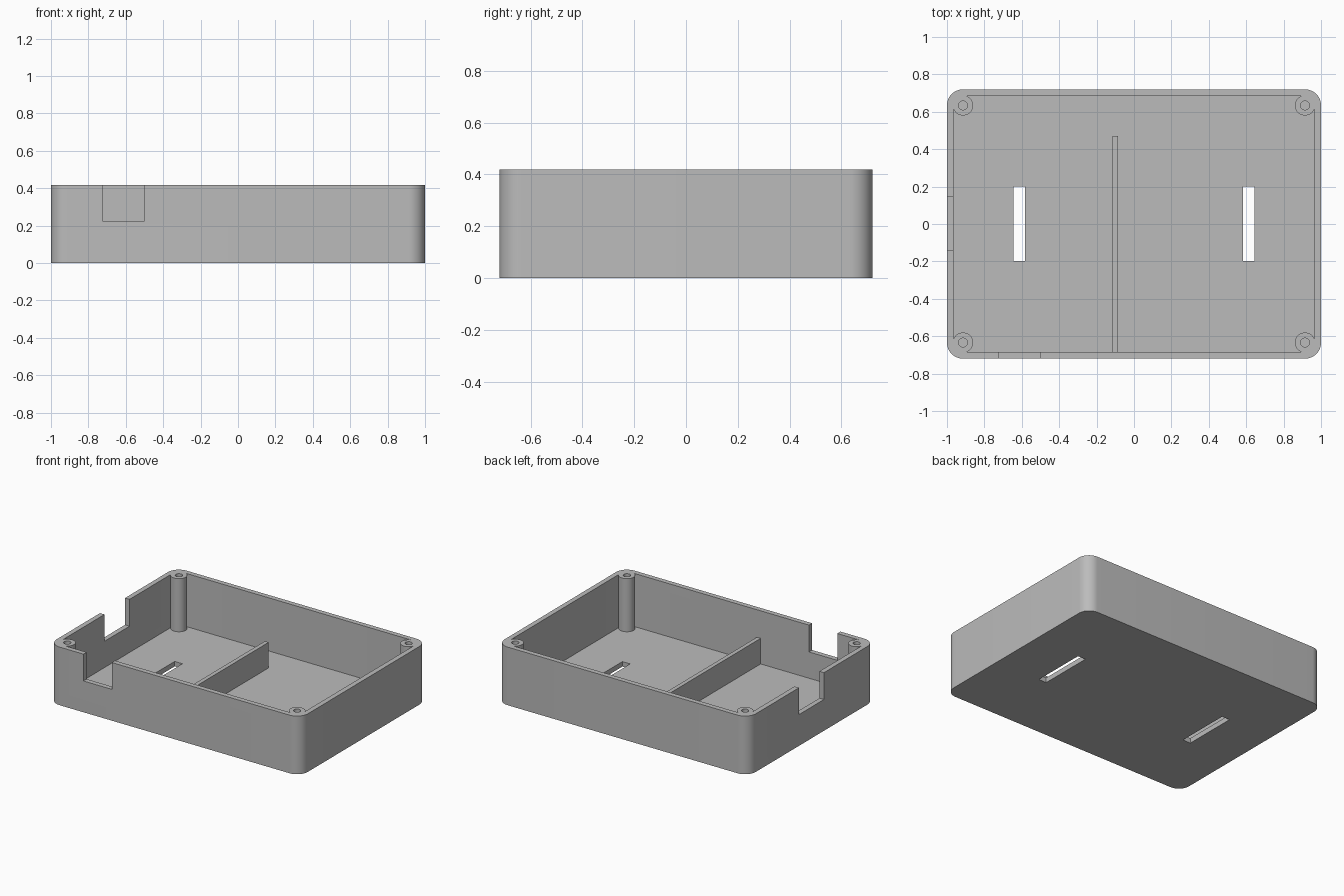
import bpy
import bmesh
from math import sin, cos, pi, radians

cube = bpy.data.objects.get("Cube")
if cube:
    bpy.data.objects.remove(cube, do_unlink=True)

HX, HY, H = 1.0, 0.72, 0.418      # outer half sizes and height
WALL, R = 0.036, 0.086            # wall and floor thickness, corner radius
LEDGE = 0.225                     # bottom of the cable notches

grey = bpy.data.materials.new("matte grey")
grey.use_nodes = True
colour = (0.5, 0.5, 0.5, 1)
grey.diffuse_color = colour
grey.node_tree.nodes["Principled BSDF"].inputs["Base Color"].default_value = colour


def prism(name, outline, z0, z1):
    """Extrude a closed counter-clockwise outline from z0 to z1."""
    bm = bmesh.new()
    face = bm.faces.new([bm.verts.new((x, y, z0)) for x, y in outline])
    top = bmesh.ops.extrude_face_region(bm, geom=[face])["geom"]
    for v in top:
        if isinstance(v, bmesh.types.BMVert):
            v.co.z = z1
    bmesh.ops.recalc_face_normals(bm, faces=bm.faces)
    mesh = bpy.data.meshes.new(name)
    bm.to_mesh(mesh)
    bm.free()
    mesh.materials.append(grey)
    ob = bpy.data.objects.new(name, mesh)
    bpy.context.collection.objects.link(ob)
    return ob


def rounded(hx, hy, r, steps=12):
    points = []
    for i, (sx, sy) in enumerate([(1, 1), (-1, 1), (-1, -1), (1, -1)]):
        for k in range(steps + 1):
            a = (i + k / steps) * pi / 2
            points.append((sx * (hx - r) + r * cos(a), sy * (hy - r) + r * sin(a)))
    return points


def rect(x0, x1, y0, y1):
    return [(x0, y0), (x1, y0), (x1, y1), (x0, y1)]


def circle(x, y, r, n=40):
    return [(x + r * cos(2 * pi * k / n), y + r * sin(2 * pi * k / n)) for k in range(n)]


def cut(ob, cutter):
    """Subtract the cutter from the part and discard it."""
    cutter.hide_render = True
    mod = ob.modifiers.new("cut", "BOOLEAN")
    mod.operation, mod.solver, mod.object = "DIFFERENCE", "EXACT", cutter
    graph = bpy.context.evaluated_depsgraph_get()
    mesh = bpy.data.meshes.new_from_object(ob.evaluated_get(graph))
    ob.modifiers.clear()
    ob.data = mesh
    bpy.data.objects.remove(cutter, do_unlink=True)


def smooth(ob):
    bpy.ops.object.select_all(action="DESELECT")
    ob.select_set(True)
    bpy.context.view_layer.objects.active = ob
    bpy.ops.object.shade_smooth_by_angle(angle=radians(30))


# Open tray with rounded corners
tray = prism("tray", rounded(HX, HY, R), 0, H)
cut(tray, prism("cavity_cutter", rounded(HX - WALL, HY - WALL, R - WALL), WALL, 1))

# Cable notches in the front and right walls
cut(tray, prism("front_notch_cutter", rect(-0.725, -0.5, -0.8, -0.66), LEDGE, 1))
cut(tray, prism("side_notch_cutter", rect(-1.1, -0.95, -0.14, 0.145), LEDGE, 1))

# Strap slots through the floor
for s in (-1, 1):
    x = s * 0.613
    cut(tray, prism("slot_cutter", rect(x - 0.031, x + 0.031, -0.197, 0.2), -0.1, 0.1))
smooth(tray)

# Screw posts in the corners
for side, sx in (("left", 1), ("right", -1)):
    for end, sy in (("front", -1), ("back", 1)):
        x, y = sx * (HX - R), sy * (HY - R)
        post = prism(f"{end}_{side}_screw_post", circle(x, y, 0.054), WALL / 2, H)
        cut(post, prism("screw_hole_cutter", circle(x, y, 0.024), WALL, 1))
        smooth(post)

# Low divider standing on the floor
prism("divider", rect(-0.115, -0.085, -HY + WALL / 2, 0.47), WALL / 2, 0.22)
